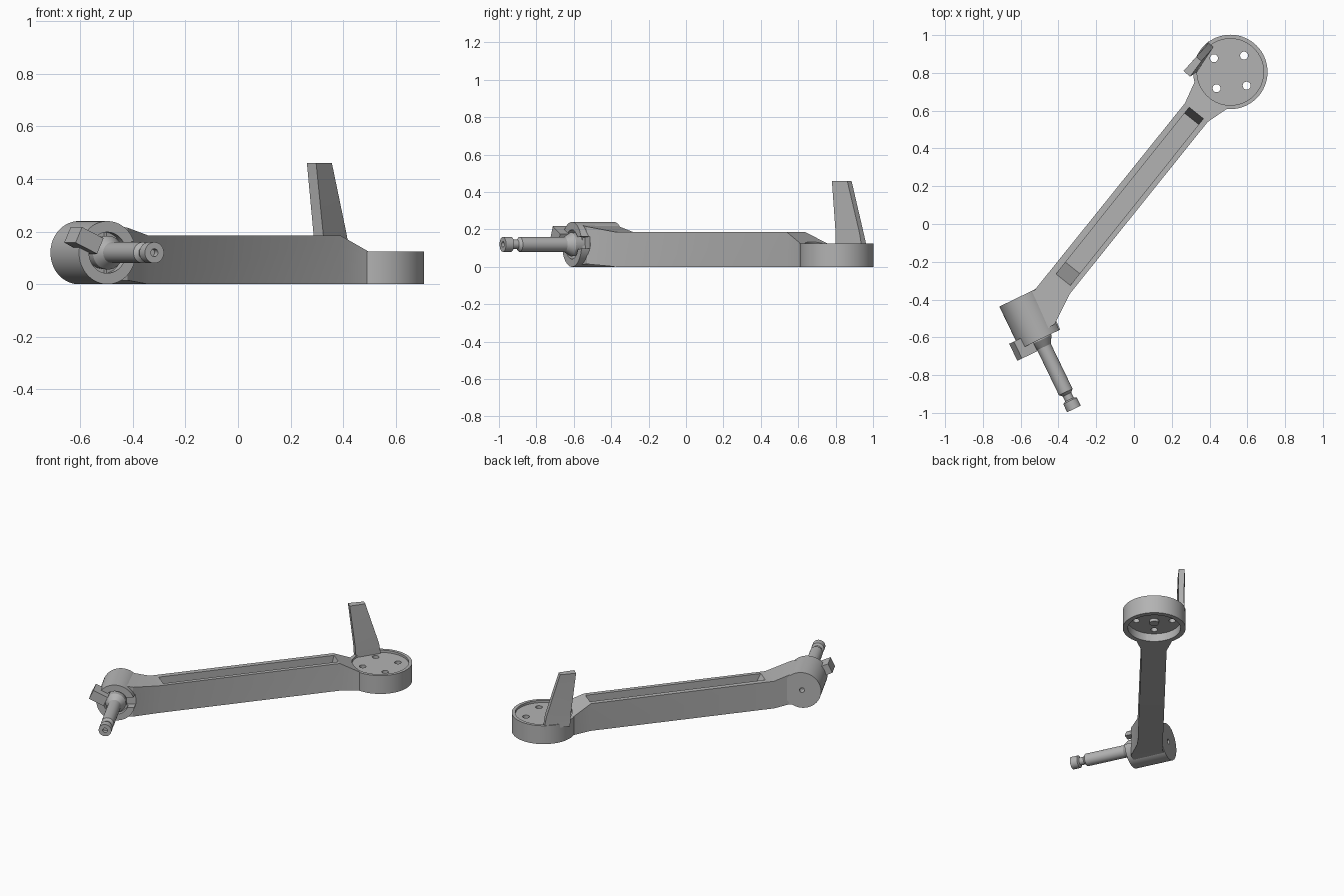
import bpy, bmesh, math
from mathutils import Matrix, Vector

cube = bpy.data.objects.get("Cube")
if cube:
    bpy.data.objects.remove(cube, do_unlink=True)

grey = bpy.data.materials.new("cast_grey")
grey.use_nodes = True
COLOUR = (0.45, 0.45, 0.45, 1)
grey.diffuse_color = COLOUR
grey.node_tree.nodes["Principled BSDF"].inputs["Base Color"].default_value = COLOUR


def finish(name, bm, matrix=None):
    bmesh.ops.remove_doubles(bm, verts=bm.verts, dist=1e-5)
    bmesh.ops.recalc_face_normals(bm, faces=bm.faces)
    if matrix:
        bm.transform(matrix)
    mesh = bpy.data.meshes.new(name)
    bm.to_mesh(mesh)
    bm.free()
    mesh.materials.append(grey)
    obj = bpy.data.objects.new(name, mesh)
    bpy.context.collection.objects.link(obj)
    return obj


def lathe(name, profile, matrix, sides=64):
    """Revolve (radius, height) points around local z."""
    bm = bmesh.new()
    rings = []
    for r, h in profile:
        rings.append([bm.verts.new((r * math.cos(2 * math.pi * i / sides),
                                    r * math.sin(2 * math.pi * i / sides), h))
                      for i in range(sides)])
    for a, b in zip(rings, rings[1:]):
        for i in range(sides):
            j = (i + 1) % sides
            bm.faces.new((a[i], a[j], b[j], b[i]))
    return finish(name, bm, matrix)


def rod(name, radius, z0, z1, matrix, sides=32):
    return lathe(name, [(0, z0), (radius, z0), (radius, z1), (0, z1)], matrix, sides)


def loft(name, sections):
    """Skin matching closed rings of points and cap both ends."""
    bm = bmesh.new()
    rings = [[bm.verts.new(p) for p in s] for s in sections]
    for a, b in zip(rings, rings[1:]):
        for i in range(len(a)):
            j = (i + 1) % len(a)
            bm.faces.new((a[i], a[j], b[j], b[i]))
    bm.faces.new(rings[0])
    bm.faces.new(rings[-1])
    return finish(name, bm)


def slab(left, right, z0, z1):
    return [(*left, z0), (*right, z0), (*right, z1), (*left, z1)]


def cut(targets, cutters):
    for obj in targets:
        bpy.context.view_layer.objects.active = obj
        for c in cutters:
            mod = obj.modifiers.new("cut", "BOOLEAN")
            mod.operation = "DIFFERENCE"
            mod.solver = "EXACT"
            mod.object = c
            bpy.ops.object.modifier_apply(modifier=mod.name)
    for c in cutters:
        bpy.data.objects.remove(c, do_unlink=True)


# Arm with flared ends
arm = loft("arm", [
    slab((-0.60, -0.385), (-0.50, -0.58), 0.01, 0.23),
    slab((-0.53, -0.355), (-0.42, -0.53), 0.015, 0.215),
    slab((-0.47, -0.28), (-0.34, -0.37), 0, 0.185),
    slab((0.27, 0.64), (0.39, 0.54), 0, 0.185),
    slab((0.322, 0.755), (0.495, 0.612), 0, 0.125)])

# Open channel along the arm, with sloping ends
start, end = Vector((-0.375, -0.295)), Vector((0.33, 0.588))
along = (end - start).normalized()
side = Vector((along.y, -along.x)) * 0.048


def channel_level(z, inset_start, inset_end):
    a, b = start + along * inset_start, end - along * inset_end
    return [(*p, z) for p in (a - side, a + side, b + side, b - side)]


channel = loft("channel_cutter", [channel_level(0.035, 0.08, 0.04),
                                  channel_level(0.185, 0, 0),
                                  channel_level(0.3, 0, 0)])
cut([arm], [channel])

# Round mounting plate, recessed above and below, with four screw holes
DISC = Matrix.Translation((0.51, 0.805, 0))
plate = rod("mounting_plate", 0.197, 0, 0.125, DISC, 64)
cutters = [rod("top_recess", 0.176, 0.11, 0.2, DISC, 64),
           rod("bottom_recess", 0.165, -0.1, 0.055, DISC, 64)]
for k in range(4):
    spot = Matrix.Rotation(math.radians(50 + 90 * k), 4, "Z") @ Matrix.Translation((0.113, 0, 0))
    cutters.append(rod("screw_hole", 0.021, -0.1, 0.3, DISC @ spot))
cut([plate, arm], cutters)
boss = rod("plate_boss", 0.03, 0.035, 0.06, DISC)

# Tapered upright fin beside the plate
fin = loft("fin", [
    [(0.29, 0.835, 0.1), (0.33, 0.80, 0.1), (0.42, 0.94, 0.1), (0.395, 0.968, 0.1)],
    [(0.288, 0.83, 0.18), (0.325, 0.80, 0.18), (0.415, 0.928, 0.18), (0.388, 0.95, 0.18)],
    [(0.262, 0.81, 0.46), (0.297, 0.78, 0.46), (0.357, 0.862, 0.46), (0.33, 0.885, 0.46)]])

# Barrel head with a notched crown, its axis along the spindle
axis = Vector((0.435, -0.90, 0)).normalized()
HEAD = Matrix.Translation((-0.605, -0.385, 0.12)) @ axis.to_track_quat("Z", "Y").to_matrix().to_4x4()
barrel = lathe("barrel", [(0, 0), (0.12, 0), (0.12, 0.25), (0.078, 0.25),
                          (0.078, 0.2), (0, 0.2)], HEAD)
notches = [rod("pin_hole", 0.016, -0.05, 0.05, HEAD)]
for angle in (5, 155):
    bm = bmesh.new()
    bmesh.ops.create_cube(bm, size=1, matrix=Matrix.Translation((0.11, 0, 0.25))
                          @ Matrix.Diagonal((0.1, 0.065, 0.1, 1)))
    notches.append(finish("notch", bm, HEAD @ Matrix.Rotation(math.radians(angle), 4, "Z")))
cut([barrel, arm], notches)

# Spindle with collar, neck and drilled tip
spindle = lathe("spindle", [
    (0, 0.19), (0.06, 0.19), (0.064, 0.255), (0.04, 0.295), (0.04, 0.56),
    (0.025, 0.575), (0.025, 0.605), (0.04, 0.612), (0.04, 0.66),
    (0.015, 0.66), (0.015, 0.63), (0, 0.63)], HEAD, 48)

# Smooth the round parts, keep edges crisp
bpy.ops.object.select_all(action="DESELECT")
for obj in (arm, plate, boss, fin, barrel, spindle):
    obj.select_set(True)
bpy.context.view_layer.objects.active = barrel
bpy.ops.object.shade_smooth_by_angle(angle=math.radians(25))
